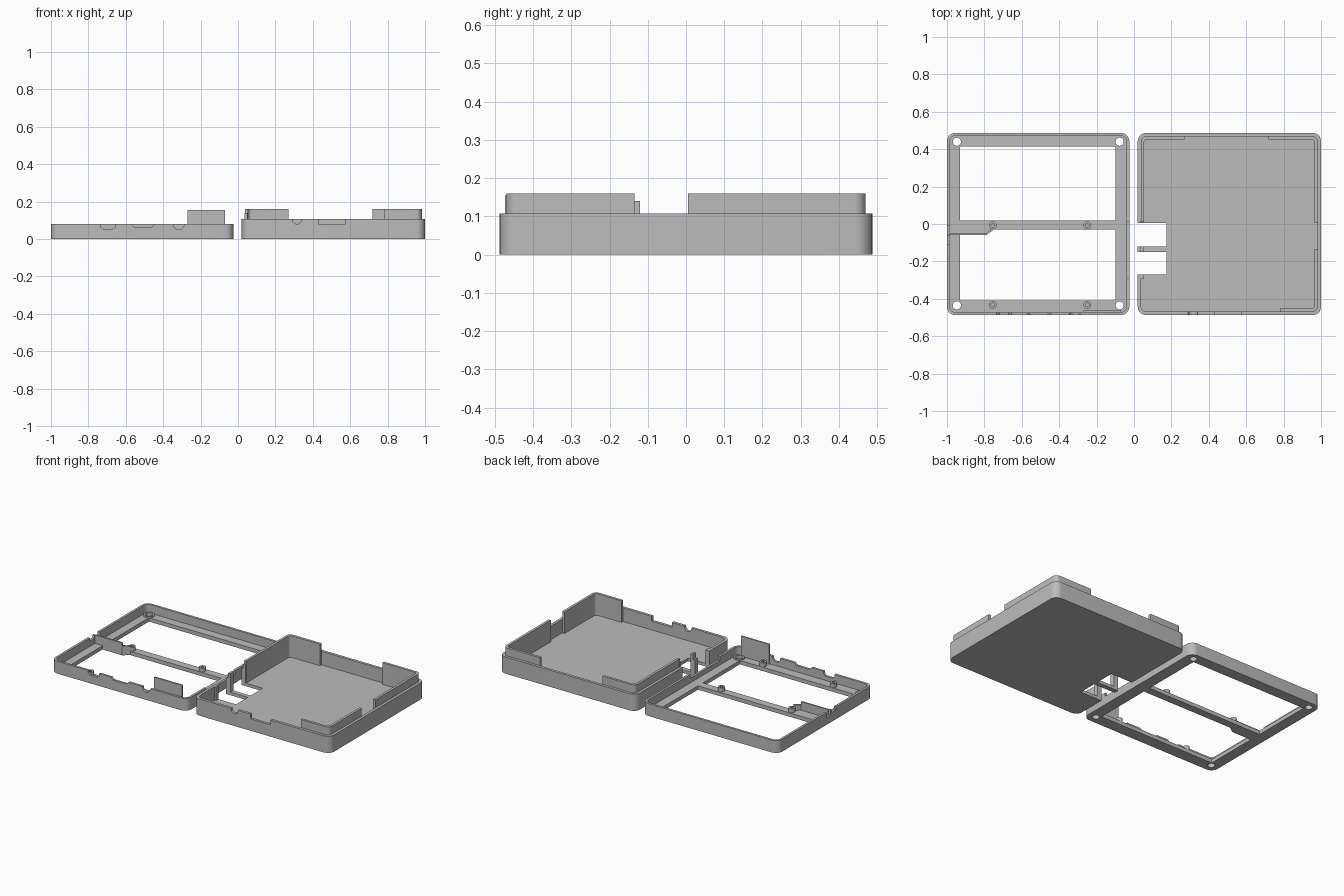
import bpy, bmesh
from math import cos, sin, pi, radians

cube = bpy.data.objects.get("Cube")
if cube:
    bpy.data.objects.remove(cube, do_unlink=True)

grey = bpy.data.materials.new("plain grey")
grey.use_nodes = True
tint = (0.5, 0.5, 0.5, 1)
grey.diffuse_color = tint
grey.node_tree.nodes["Principled BSDF"].inputs["Base Color"].default_value = tint


def prism(name, outline, z0, z1):
    """Extrude a flat outline between two heights."""
    bm = bmesh.new()
    face = bm.faces.new([bm.verts.new((x, y, z0)) for x, y in outline])
    up = bmesh.ops.extrude_face_region(bm, geom=[face])["geom"]
    for v in up:
        if isinstance(v, bmesh.types.BMVert):
            v.co.z = z1
    bmesh.ops.recalc_face_normals(bm, faces=bm.faces)
    mesh = bpy.data.meshes.new(name)
    bm.to_mesh(mesh)
    bm.free()
    mesh.materials.append(grey)
    obj = bpy.data.objects.new(name, mesh)
    bpy.context.collection.objects.link(obj)
    return obj


def box(name, x0, x1, y0, y1, z0, z1):
    return prism(name, [(x0, y0), (x1, y0), (x1, y1), (x0, y1)], z0, z1)


def rounded(name, rect, inset, r, z0, z1):
    """Rounded rectangular slab, inset from a footprint."""
    x0, x1, y0, y1 = rect
    x0, x1, y0, y1 = x0 + inset, x1 - inset, y0 + inset, y1 - inset
    corners = [(x1 - r, y1 - r), (x0 + r, y1 - r), (x0 + r, y0 + r), (x1 - r, y0 + r)]
    pts = [(cx + r * cos((q + i / 8) * pi / 2), cy + r * sin((q + i / 8) * pi / 2))
           for q, (cx, cy) in enumerate(corners) for i in range(9)]
    return prism(name, pts, z0, z1)


def disc(name, x, y, r, z0, z1, n=24):
    return prism(name, [(x + r * cos(2 * pi * i / n), y + r * sin(2 * pi * i / n))
                        for i in range(n)], z0, z1)


def front_notch(outline, y0, y1):
    """Cutter with an x-z outline, running along y."""
    obj = prism("cutter", outline, y0, y1)
    for v in obj.data.vertices:
        x, z, y = v.co
        v.co = (x, y, z)
    obj.data.flip_normals()
    return obj


def combine(obj, others, op="DIFFERENCE"):
    bpy.context.view_layer.objects.active = obj
    for other in others:
        mod = obj.modifiers.new("bool", "BOOLEAN")
        mod.operation, mod.solver, mod.object = op, "EXACT", other
        bpy.ops.object.modifier_apply(modifier=mod.name)
        bpy.data.objects.remove(other, do_unlink=True)


def half_round(x, z, r, top):
    arc = [(x + r * cos(a), z + r * sin(a)) for a in [pi + pi * i / 10 for i in range(11)]]
    return arc + [(x + r, top), (x - r, top)]


# ---- deep tray ----
T = (0.02, 1.0, -0.487, 0.487)
FLOOR, RIM, LIP = 0.02, 0.108, 0.16
tray = rounded("tray", T, 0, 0.045, 0, RIM)
combine(tray, [
    rounded("cutter", T, 0.018, 0.03, FLOOR, 0.3),
    box("cutter", -0.01, 0.175, -0.12, 0.005, -0.1, 0.3),
    box("cutter", -0.01, 0.175, -0.27, -0.15, -0.1, 0.3),
    front_notch(half_round(0.315, 0.105, 0.025, 0.3), -0.6, -0.4),
    front_notch([(0.43, 0.077), (0.575, 0.077), (0.575, 0.3), (0.43, 0.3)], -0.6, -0.4),
])

# Raised inner lip, split by gaps on each side
lip = rounded("tray_lip", T, 0.0175, 0.03, FLOOR - 0.005, LIP)
combine(lip, [
    rounded("cutter", T, 0.034, 0.018, -0.1, 0.3),
    box("cutter", 0.27, 0.72, 0.3, 0.6, -0.1, 0.3),
    box("cutter", -0.1, 0.78, -0.6, -0.4, -0.1, 0.3),
    box("cutter", 0.9, 1.1, -0.135, 0.005, -0.1, 0.3),
    box("cutter", -0.1, 0.2, -0.6, 0.01, -0.1, 0.3),
])

# Port posts on the inner side of the tray
for i, (y0, y1, top) in enumerate([(-0.15, -0.12, 0.14), (-0.295, -0.27, RIM), (0.005, 0.02, 0.14)]):
    box(f"port_post_{i + 1}", 0.034, 0.05, y0, y1, FLOOR - 0.005, top)

# ---- open frame lid ----
F = (-1.0, -0.025, -0.487, 0.487)
PLATE, TOP = 0.025, 0.08
frame = rounded("frame", F, 0, 0.045, 0, TOP)
lower = [(-0.93, -0.41), (-0.1, -0.41), (-0.1, -0.03), (-0.75, -0.03), (-0.79, -0.06), (-0.93, -0.06)]
holes = [(x, y) for x in (-0.947, -0.077) for y in (-0.435, 0.44)]
combine(frame, [
    rounded("cutter", F, 0.015, 0.03, PLATE, 0.3),
    box("cutter", -0.93, -0.1, 0.02, 0.415, -0.1, 0.2),
    prism("cutter", lower, -0.1, 0.2),
    # front wall notches
    front_notch([(-0.735, 0.3), (-0.735, 0.065), (-0.72, 0.052), (-0.67, 0.052), (-0.655, 0.065), (-0.655, 0.3)], -0.6, -0.46),
    front_notch([(-0.57, 0.3), (-0.57, 0.08), (-0.555, 0.065), (-0.46, 0.065), (-0.445, 0.08), (-0.445, 0.3)], -0.6, -0.46),
    front_notch(half_round(-0.317, 0.079, 0.029, 0.3), -0.6, -0.46),
    # side wall notches
    box("cutter", -1.1, -0.97, -0.055, -0.01, 0.045, 0.3),
    box("cutter", -1.1, -0.97, -0.11, -0.065, 0.06, 0.3),
    box("cutter", -0.045, 0.01, -0.29, 0.01, 0.055, 0.3),
] + [disc("cutter", x, y, 0.022, -0.1, 0.3) for x, y in holes])

# Raised collars round the corner screw holes
for i, (x, y) in enumerate(holes):
    collar = disc(f"screw_collar_{i + 1}", x, y, 0.033, PLATE - 0.005, PLATE + 0.008)
    combine(collar, [disc("cutter", x, y, 0.022, -0.1, 0.3)])

# Standoffs on the middle bar and the front rail
for i, (x, y) in enumerate([(x, y) for x in (-0.755, -0.25) for y in (-0.007, -0.432)]):
    post = disc(f"standoff_{i + 1}", x, y, 0.021, PLATE - 0.005, 0.05)
    combine(post, [disc("cutter", x, y, 0.009, PLATE, 0.3, 12)])

# Upright tabs
box("front_tab", -0.27, -0.07, -0.473, -0.463, PLATE - 0.005, 0.155)
box("bar_tab", -0.985, -0.79, -0.06, -0.05, PLATE - 0.005, TOP)
prism("bar_tab_end", [(-0.79, -0.06), (-0.75, -0.03), (-0.758, -0.022), (-0.79, -0.05)],
      PLATE - 0.005, TOP - 0.02)

# Smooth the rounded corners, keep the edges sharp
bpy.ops.object.select_all(action="DESELECT")
for obj in bpy.context.collection.objects:
    if obj.type == "MESH" and grey.name in obj.data.materials:
        obj.select_set(True)
        bpy.context.view_layer.objects.active = obj
bpy.ops.object.shade_smooth_by_angle(angle=radians(30))
